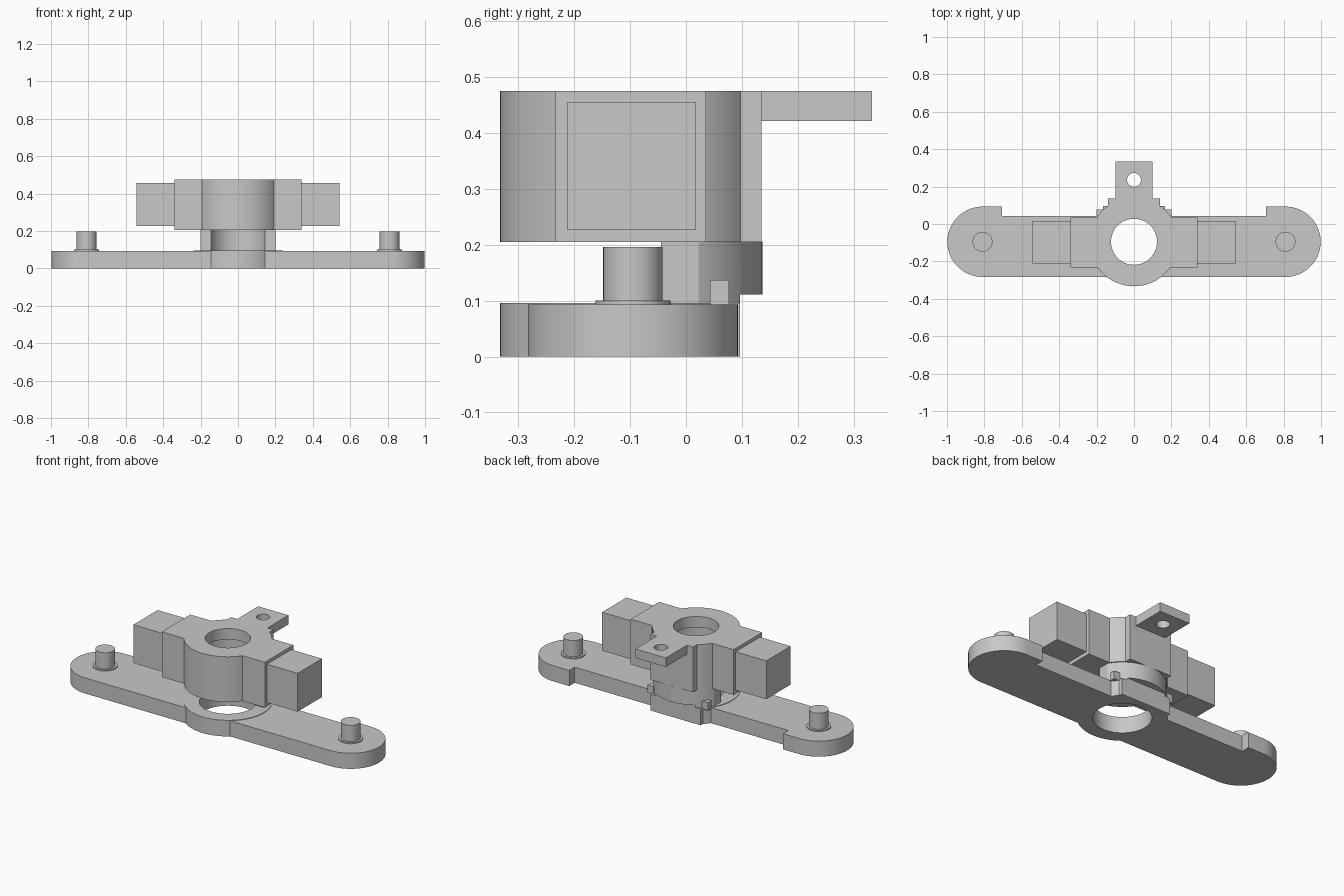
import bpy, bmesh
from math import sin, cos, pi, radians

cube = bpy.data.objects.get("Cube")
if cube:
    bpy.data.objects.remove(cube)

grey = bpy.data.materials.new("plain grey")
grey.use_nodes = True
colour = (0.58, 0.58, 0.58, 1)
grey.diffuse_color = colour
grey.node_tree.nodes["Principled BSDF"].inputs["Base Color"].default_value = colour

CY = -0.095  # depth of the bore and pin axes


def prism(name, points, z0, z1):
    bm = bmesh.new()
    face = bm.faces.new([bm.verts.new((x, y, z0)) for x, y in points])
    top = bmesh.ops.extrude_face_region(bm, geom=[face])["geom"]
    verts = [v for v in top if isinstance(v, bmesh.types.BMVert)]
    bmesh.ops.translate(bm, vec=(0, 0, z1 - z0), verts=verts)
    bmesh.ops.recalc_face_normals(bm, faces=bm.faces)
    mesh = bpy.data.meshes.new(name)
    bm.to_mesh(mesh)
    bm.free()
    mesh.materials.append(grey)
    ob = bpy.data.objects.new(name, mesh)
    bpy.context.collection.objects.link(ob)
    return ob


def arc(x, y, r, a0, a1, n):
    angles = [radians(a0 + (a1 - a0) * i / n) for i in range(n + 1)]
    return [(x + r * cos(a), y + r * sin(a)) for a in angles]


def disc(name, x, y, r, z0, z1, n=64):
    return prism(name, arc(x, y, r, 0, 360, n)[:-1], z0, z1)


def box(name, x0, x1, y0, y1, z0, z1):
    return prism(name, [(x0, y0), (x1, y0), (x1, y1), (x0, y1)], z0, z1)


def combine(ob, other, mode):
    mod = ob.modifiers.new("join", "BOOLEAN")
    mod.operation = mode
    mod.solver = "EXACT"
    mod.object = other
    bpy.context.view_layer.objects.active = ob
    bpy.ops.object.modifier_apply(modifier=mod.name)
    bpy.data.objects.remove(other)


def smooth(ob):
    bpy.ops.object.select_all(action="DESELECT")
    ob.select_set(True)
    bpy.context.view_layer.objects.active = ob
    bpy.ops.object.shade_smooth_by_angle(angle=radians(30))


# Base plate with rounded ends and raised rear corners
right_half = arc(0.81, CY, 0.188, -90, 90, 32) + [(0.705, 0.093), (0.705, 0.042)]
outline = right_half + [(-x, y) for x, y in reversed(right_half)]
base = prism("base_plate", outline, 0, 0.093)
bulge = disc("base_hub", 0, CY, 0.238, 0, 0.096)
combine(bulge, box("clip", -1, 1, -1, 0.097, -1, 1), "INTERSECT")
combine(base, bulge, "UNION")
combine(base, box("rear_foot", -0.165, 0.165, 0, 0.097, 0, 0.096), "UNION")
combine(base, disc("base_bore", 0, CY, 0.155, -0.1, 0.2), "DIFFERENCE")
smooth(base)

# Pins on low collars at both ends
for side, sx in (("left", 1), ("right", -1)):
    for part, r, z0, z1 in (("collar", 0.067, 0.09, 0.1), ("pin", 0.053, 0.09, 0.196)):
        smooth(disc(f"{side}_{part}", sx * 0.81, CY, r, z0, z1, 48))

# Half-ring neck between base and head
neck = disc("neck", 0, CY, 0.232, 0.09, 0.206)
combine(neck, box("clip", -0.2, 0.2, -0.045, 1, 0, 1), "INTERSECT")
combine(neck, box("undercut", -1, 1, 0.097, 1, 0, 0.111), "DIFFERENCE")
for sx in (-1, 1):
    combine(neck, box("lug", sx * 0.18 - 0.02, sx * 0.18 + 0.02, 0.043, 0.077, 0.09, 0.137), "UNION")
combine(neck, disc("neck_bore", 0, CY, 0.153, 0, 1), "DIFFERENCE")
smooth(neck)

# Head: round hub, cross arms, rear block and mounting tab
head = disc("head", 0, CY, 0.238, 0.205, 0.475)
combine(head, box("arms", -0.34, 0.34, -0.233, 0.036, 0.205, 0.475), "UNION")
combine(head, box("clip", -1, 1, -1, 0.135, 0, 1), "INTERSECT")
combine(head, box("rear_block", -0.14, 0.14, 0, 0.135, 0.205, 0.475), "UNION")
combine(head, box("tab", -0.1, 0.1, 0.1, 0.333, 0.421, 0.475), "UNION")
combine(head, disc("tab_hole", 0, 0.236, 0.037, 0, 1, 32), "DIFFERENCE")
combine(head, disc("upper_bore", 0, CY, 0.123, 0, 1), "DIFFERENCE")
combine(head, disc("lower_bore", 0, CY, 0.153, 0, 0.41), "DIFFERENCE")
smooth(head)

# Smaller blocks on the arm ends
for side, sx in (("left", 1), ("right", -1)):
    x0, x1 = sorted((sx * 0.33, sx * 0.542))
    box(f"{side}_end_block", x0, x1, -0.212, 0.017, 0.226, 0.455)
